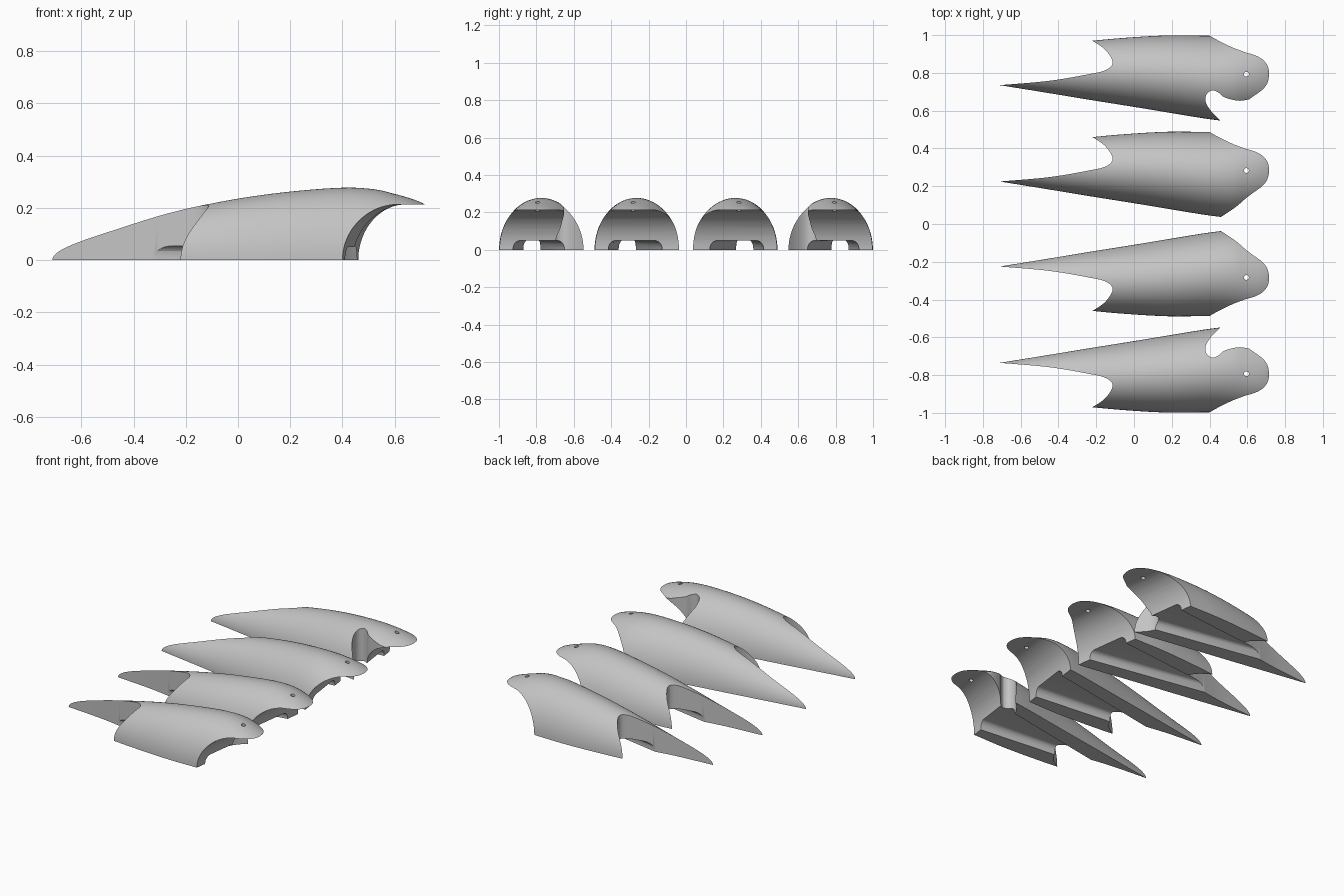
import bpy, bmesh, math
from mathutils import Vector

cube = bpy.data.objects.get("Cube")
if cube:
    bpy.data.objects.remove(cube, do_unlink=True)

grey = bpy.data.materials.new("light_grey")
grey.use_nodes = True
grey.diffuse_color = (0.55, 0.55, 0.55, 1)
grey.node_tree.nodes["Principled BSDF"].inputs["Base Color"].default_value = (0.55, 0.55, 0.55, 1)


def smooth_path(points, steps=5):
    """Catmull-Rom curve through the points."""
    p = [Vector(q) for q in points]
    p = [2 * p[0] - p[1]] + p + [2 * p[-1] - p[-2]]
    out = []
    for a, b, c, d in zip(p, p[1:], p[2:], p[3:]):
        for i in range(steps):
            t = i / steps
            out.append(0.5 * (2 * b + (c - a) * t + (2 * a - 5 * b + 4 * c - d) * t * t
                              + (3 * b - a - 3 * c + d) * t ** 3))
    return out + [p[-2]]


def loft(name, rings):
    """Closed solid through equally sized rings."""
    bm = bmesh.new()
    loops = [[bm.verts.new(v) for v in ring] for ring in rings]
    n = len(loops[0])
    for a, b in zip(loops, loops[1:]):
        for i in range(n):
            j = (i + 1) % n
            bm.faces.new((a[i], a[j], b[j], b[i]))
    bm.faces.new(loops[0])
    bm.faces.new(loops[-1][::-1])
    bmesh.ops.recalc_face_normals(bm, faces=bm.faces)
    mesh = bpy.data.meshes.new(name)
    bm.to_mesh(mesh)
    bm.free()
    mesh.materials.append(grey)
    obj = bpy.data.objects.new(name, mesh)
    bpy.context.collection.objects.link(obj)
    return obj


def prism(name, outline):
    return loft(name, [[(p[0], p[1], z) for p in outline] for z in (-0.2, 0.5)])


def cut(obj, cutter):
    bpy.context.view_layer.objects.active = obj
    mod = obj.modifiers.new("cut", "BOOLEAN")
    mod.operation = "DIFFERENCE"
    mod.solver = "EXACT"
    mod.object = cutter
    bpy.ops.object.modifier_apply(modifier=mod.name)
    bpy.data.objects.remove(cutter, do_unlink=True)


# Domed shell: x, inner side y, outer side y, ridge height
stations = [
    (-0.78, 0.236, 0.37, 0.068), (-0.5, 0.191, 0.425, 0.128),
    (-0.22, 0.145, 0.46, 0.192), (0, 0.11, 0.479, 0.235),
    (0.2, 0.077, 0.489, 0.262), (0.4, 0.045, 0.487, 0.277),
    (0.52, 0.034, 0.492, 0.271), (0.6, 0.045, 0.5, 0.253),
    (0.66, 0.06, 0.5, 0.236), (0.7, 0.065, 0.5, 0.221), (0.716, 0.07, 0.5, 0.2125)]


def dome_ring(s):
    x, lo, hi, h = s
    mid, half = (lo + hi) / 2, (hi - lo) / 2
    angles = [math.pi * i / 40 for i in range(41)]
    return [(x, mid + half * math.cos(a), h * math.sin(a)) for a in angles]


shell = loft("shell", [dome_ring(s) for s in smooth_path(stations)])

# Swept hollow below the overhanging tip
arc = [math.pi / 2 * i / 20 for i in range(21)]
profile = [(0.66 - 0.2 * math.cos(a), 0.213 * math.sin(a)) for a in arc]
profile = [(0.46, -0.1)] + profile + [(0.9, 0.213), (0.9, -0.1)]
cut(shell, loft("hollow_cutter",
                [[(x - (y - 0.04) * 0.134, y, z) for x, z in profile] for y in (-0.1, 0.6)]))


# Tapering channel along the underside
def channel_ring(x, lo, hi, top=0.05):
    r = min(0.045, (hi - lo) / 2.2)
    a = [math.pi / 2 * i / 8 for i in range(9)]
    left = [(x, lo + r - r * math.cos(t), top - 0.045 + 0.045 * math.sin(t)) for t in a]
    right = [(x, hi - r + r * math.cos(t), top - 0.045 + 0.045 * math.sin(t)) for t in a[::-1]]
    return [(x, lo, -0.1)] + left + right + [(x, hi, -0.1)]


cut(shell, loft("channel_cutter", [channel_ring(0.8, 0.062, 0.46),
                                   channel_ring(0.46, 0.125, 0.42),
                                   channel_ring(-0.4, 0.283, 0.33, 0.055)]))

# Curved cut that leaves the long tail and the short barb
tail_curve = smooth_path([(-0.3, 0.505), (-0.22, 0.46), (-0.15, 0.41), (-0.113, 0.345),
                          (-0.15, 0.305), (-0.24, 0.283), (-0.45, 0.248),
                          (-0.71, 0.225), (-0.85, 0.214)], 8)
cut(shell, prism("tail_cutter", tail_curve + [Vector((-0.85, 0.6)), Vector((-0.3, 0.6))]))

# Small pin hole in the tip
circle = [2 * math.pi * i / 20 for i in range(20)]
cut(shell, prism("pin_hole_cutter",
                 [(0.595 + 0.013 * math.cos(a), 0.283 + 0.013 * math.sin(a)) for a in circle]))

# End shell carries an extra hooked notch on its inner side
end_shell = shell.copy()
end_shell.data = shell.data.copy()
bpy.context.collection.objects.link(end_shell)
notch = smooth_path([(0.5, 0.0), (0.46, 0.035), (0.41, 0.085), (0.38, 0.135), (0.385, 0.178),
                     (0.415, 0.197), (0.445, 0.187), (0.48, 0.16), (0.55, 0.143),
                     (0.6, 0.148), (0.66, 0.165)], 6)
cut(end_shell, prism("notch_cutter", notch + [Vector((0.66, -0.1)), Vector((0.5, -0.1))]))


# Two shells on each side, mirrored across the middle
def place(source, name, offset, side):
    bm = bmesh.new()
    bm.from_mesh(source.data)
    for v in bm.verts:
        v.co.y = side * (v.co.y + offset)
    if side < 0:
        bmesh.ops.reverse_faces(bm, faces=bm.faces)
    mesh = bpy.data.meshes.new(name)
    bm.to_mesh(mesh)
    bm.free()
    mesh.materials.clear()
    mesh.materials.append(grey)
    mesh.polygons.foreach_set("material_index", [0] * len(mesh.polygons))
    obj = bpy.data.objects.new(name, mesh)
    bpy.context.collection.objects.link(obj)
    bpy.ops.object.select_all(action="DESELECT")
    obj.select_set(True)
    bpy.context.view_layer.objects.active = obj
    bpy.ops.object.shade_smooth_by_angle(angle=math.radians(30))


for side, label in ((1, "back"), (-1, "front")):
    place(shell, label + "_inner_shell", 0, side)
    place(end_shell, label + "_outer_shell", 0.51, side)

for source in (shell, end_shell):
    bpy.data.objects.remove(source, do_unlink=True)
